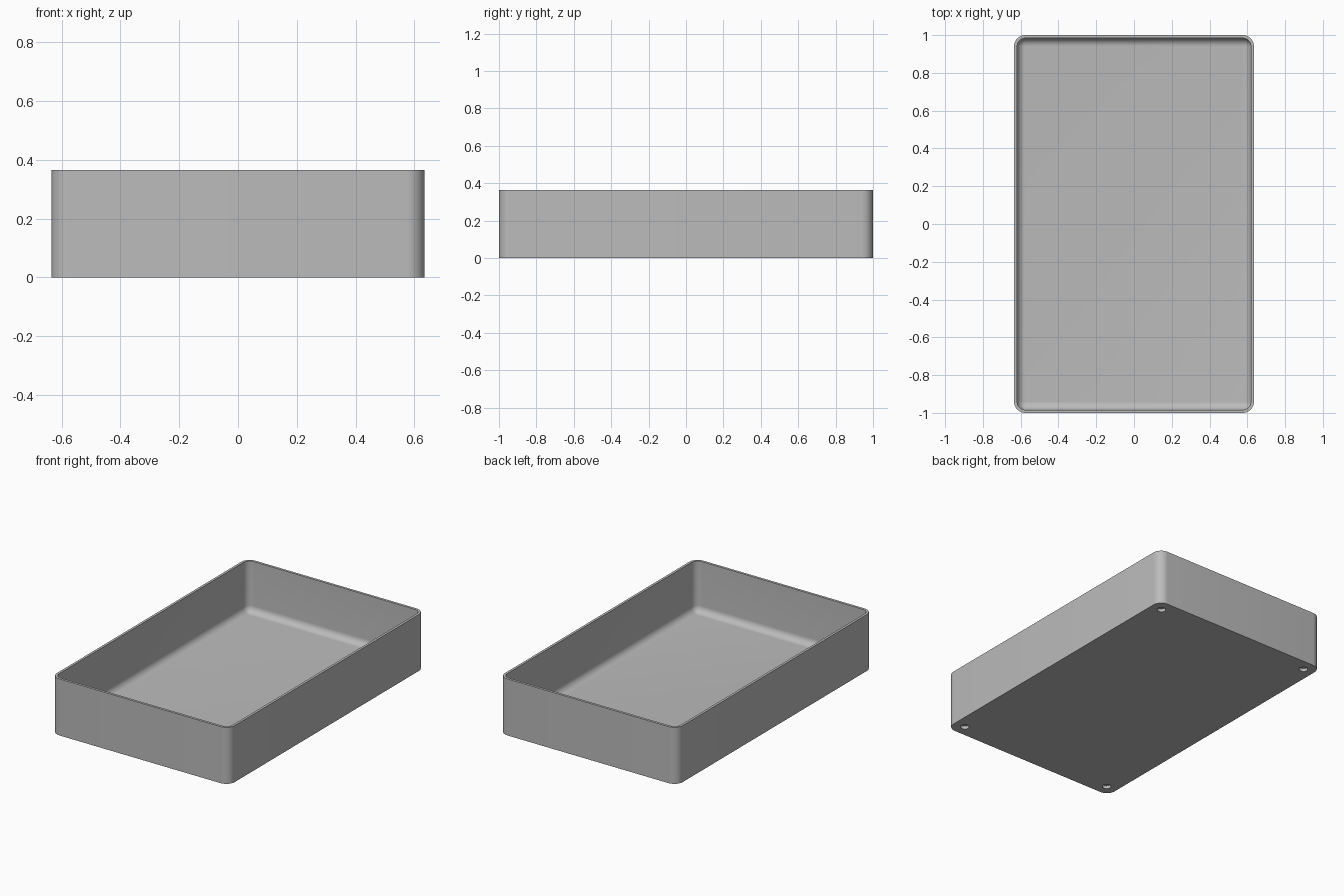
import bpy, bmesh, math

old = bpy.data.objects.get("Cube")
if old:
    bpy.data.objects.remove(old, do_unlink=True)

HALF_X, HALF_Y, HEIGHT = 0.635, 1.0, 0.365
CORNER, WALL, FLOOR = 0.06, 0.016, 0.036
FILLET = 0.043
STEPS = 10

grey = bpy.data.materials.new("plain grey")
grey.use_nodes = True
colour = (0.5, 0.5, 0.5, 1)
grey.diffuse_color = colour
grey.node_tree.nodes["Principled BSDF"].inputs["Base Color"].default_value = colour


def ring(bm, inset, z):
    """Rounded rectangle of vertices, inset from the outer wall."""
    r = CORNER - inset
    verts = []
    for q, (sx, sy) in enumerate([(1, 1), (-1, 1), (-1, -1), (1, -1)]):
        for i in range(STEPS + 1):
            a = (q + i / STEPS) * math.pi / 2
            verts.append(bm.verts.new((sx * (HALF_X - CORNER) + r * math.cos(a),
                                       sy * (HALF_Y - CORNER) + r * math.sin(a), z)))
    return verts


# Tray shell: outer wall, thin rim, inner wall, filleted floor
bm = bmesh.new()
profile = [(0, 0), (0, HEIGHT), (WALL, HEIGHT)]
for i in range(STEPS + 1):
    a = i / STEPS * math.pi / 2
    profile.append((WALL + FILLET * (1 - math.cos(a)),
                    FLOOR + FILLET * (1 - math.sin(a))))
rings = [ring(bm, inset, z) for inset, z in profile]
for low, high in zip(rings, rings[1:]):
    for i in range(len(low)):
        j = (i + 1) % len(low)
        bm.faces.new((low[i], low[j], high[j], high[i]))
bm.faces.new(rings[0][::-1])
bm.faces.new(rings[-1])
bmesh.ops.recalc_face_normals(bm, faces=bm.faces)
mesh = bpy.data.meshes.new("tray")
bm.to_mesh(mesh)
bm.free()
tray = bpy.data.objects.new("tray", mesh)
bpy.context.collection.objects.link(tray)
mesh.materials.append(grey)

# Blind round holes under the four corners
cutters = []
for sx in (-1, 1):
    for sy in (-1, 1):
        bpy.ops.mesh.primitive_cylinder_add(
            vertices=32, radius=0.026, depth=0.04,
            location=(sx * (HALF_X - 0.075), sy * (HALF_Y - 0.075), 0))
        cutter = bpy.context.object
        cutter.name = "hole_cutter"
        cutter.hide_render = True
        cutter.data.materials.append(grey)
        cutters.append(cutter)
        hole = tray.modifiers.new("foot hole", 'BOOLEAN')
        hole.operation = 'DIFFERENCE'
        hole.solver = 'EXACT'
        hole.object = cutter

bpy.ops.object.select_all(action='DESELECT')
tray.select_set(True)
bpy.context.view_layer.objects.active = tray
for name in [m.name for m in tray.modifiers]:
    bpy.ops.object.modifier_apply(modifier=name)
for cutter in cutters:
    bpy.data.objects.remove(cutter, do_unlink=True)
bpy.ops.object.shade_smooth_by_angle(angle=math.radians(30))
